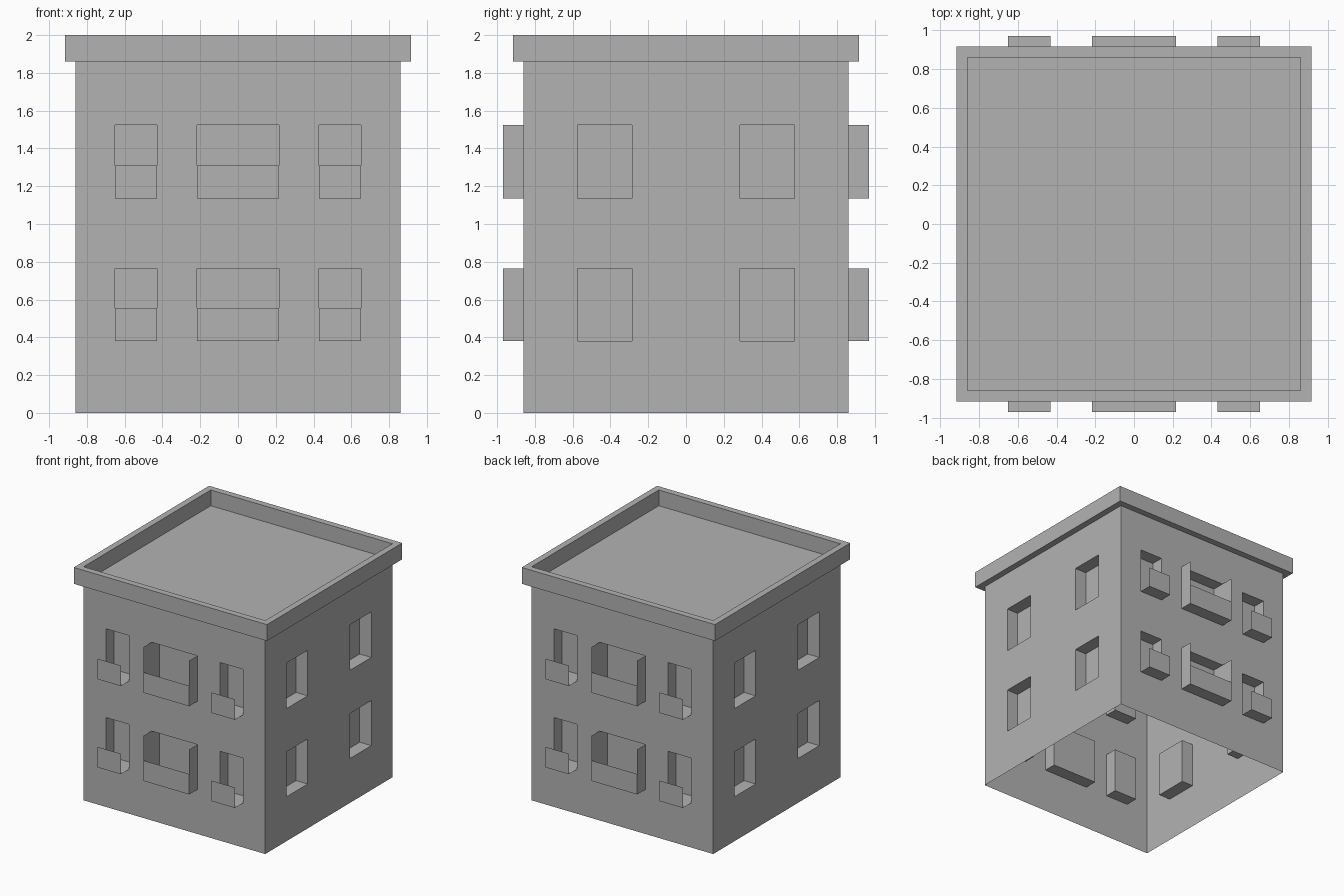
import bpy, bmesh, math
from mathutils import Matrix

cube = bpy.data.objects.get("Cube")
if cube:
    bpy.data.objects.remove(cube)

HALF, EAVES, TOP = 0.86, 1.86, 2.0
NICHE = 0.11                                   # window recess depth
FLOORS = [(0.38, 0.765), (1.135, 1.525)]       # sill and head of each storey
PARAPET = 0.175
FRONT = -0.97

grey = bpy.data.materials.new("plain grey")
grey.use_nodes = True
colour = (0.45, 0.45, 0.45, 1)
grey.diffuse_color = colour
grey.node_tree.nodes["Principled BSDF"].inputs["Base Color"].default_value = colour


def finish(name, bm, turn=0):
    bm.transform(Matrix.Rotation(math.radians(turn), 4, 'Z'))
    mesh = bpy.data.meshes.new(name)
    bm.to_mesh(mesh)
    bm.free()
    mesh.materials.append(grey)
    obj = bpy.data.objects.new(name, mesh)
    bpy.context.collection.objects.link(obj)


def quad(bm, *points):
    return bm.faces.new([bm.verts.new(p) for p in points])


def upright(bm, x0, x1, z0, z1, y):
    return quad(bm, (x0, y, z0), (x1, y, z0), (x1, y, z1), (x0, y, z1))


def wall(name, spans, turn):
    """Thin wall with a recessed niche at every window."""
    bm = bmesh.new()
    xs = sorted([-HALF, HALF] + [x for s in spans for x in s])
    zs = sorted([0, EAVES] + [z for f in FLOORS for z in f])
    niches = []
    for x0, x1 in zip(xs, xs[1:]):
        for z0, z1 in zip(zs, zs[1:]):
            face = upright(bm, x0, x1, z0, z1, -HALF)
            if (x0, x1) in spans and (z0, z1) in FLOORS:
                niches.append(face)
    bmesh.ops.remove_doubles(bm, verts=bm.verts[:], dist=0.0001)
    pushed = bmesh.ops.extrude_discrete_faces(bm, faces=niches)["faces"]
    for face in pushed:
        bmesh.ops.translate(bm, verts=face.verts[:], vec=(0, NICHE, 0))
    finish(name, bm, turn)


def balcony(name, x0, x1, z0, z1, turn, sides):
    """Floor and parapet sheets, with tall side screens if wanted."""
    bm = bmesh.new()
    upright(bm, x0, x1, z0, z0 + PARAPET, FRONT)
    quad(bm, (x0, FRONT, z0), (x0, -HALF, z0), (x1, -HALF, z0), (x1, FRONT, z0))
    if sides:
        quad(bm, (x0, -HALF, z0), (x0, FRONT, z0), (x0, FRONT, z1), (x0, -HALF, z1))
        quad(bm, (x1, FRONT, z0), (x1, -HALF, z0), (x1, -HALF, z1), (x1, FRONT, z1))
    bmesh.ops.remove_doubles(bm, verts=bm.verts[:], dist=0.0001)
    finish(name, bm, turn)


# Walls
long_spans = [(-0.65, -0.43), (-0.217, 0.217), (0.43, 0.65)]
side_spans = [(-0.575, -0.285), (0.285, 0.575)]
wall("front_wall", long_spans, 0)
wall("back_wall", long_spans, 180)
wall("left_wall", side_spans, 90)
wall("right_wall", side_spans, -90)

# Balconies on front and back
for side, turn in (("front", 0), ("back", 180)):
    for storey, (z0, z1) in zip(("lower", "upper"), FLOORS):
        for place, (x0, x1) in zip(("right", "centre", "left"), long_spans):
            balcony(f"{side}_{storey}_{place}_balcony", x0, x1, z0, z1,
                    turn, place == "centre")

# Cornice and sunken roof, swept as square rings
bm = bmesh.new()
RIM = 0.915
profile = [(HALF, EAVES), (RIM, EAVES), (RIM, TOP), (HALF, TOP), (HALF, EAVES + 0.005)]
corners = [(-1, -1), (1, -1), (1, 1), (-1, 1)]
rings = [[bm.verts.new((cx * r, cy * r, z)) for cx, cy in corners] for r, z in profile]
for a, b in zip(rings, rings[1:]):
    for i in range(4):
        j = (i + 1) % 4
        bm.faces.new((a[i], a[j], b[j], b[i]))
bm.faces.new(rings[-1])
finish("cornice_and_roof", bm)
